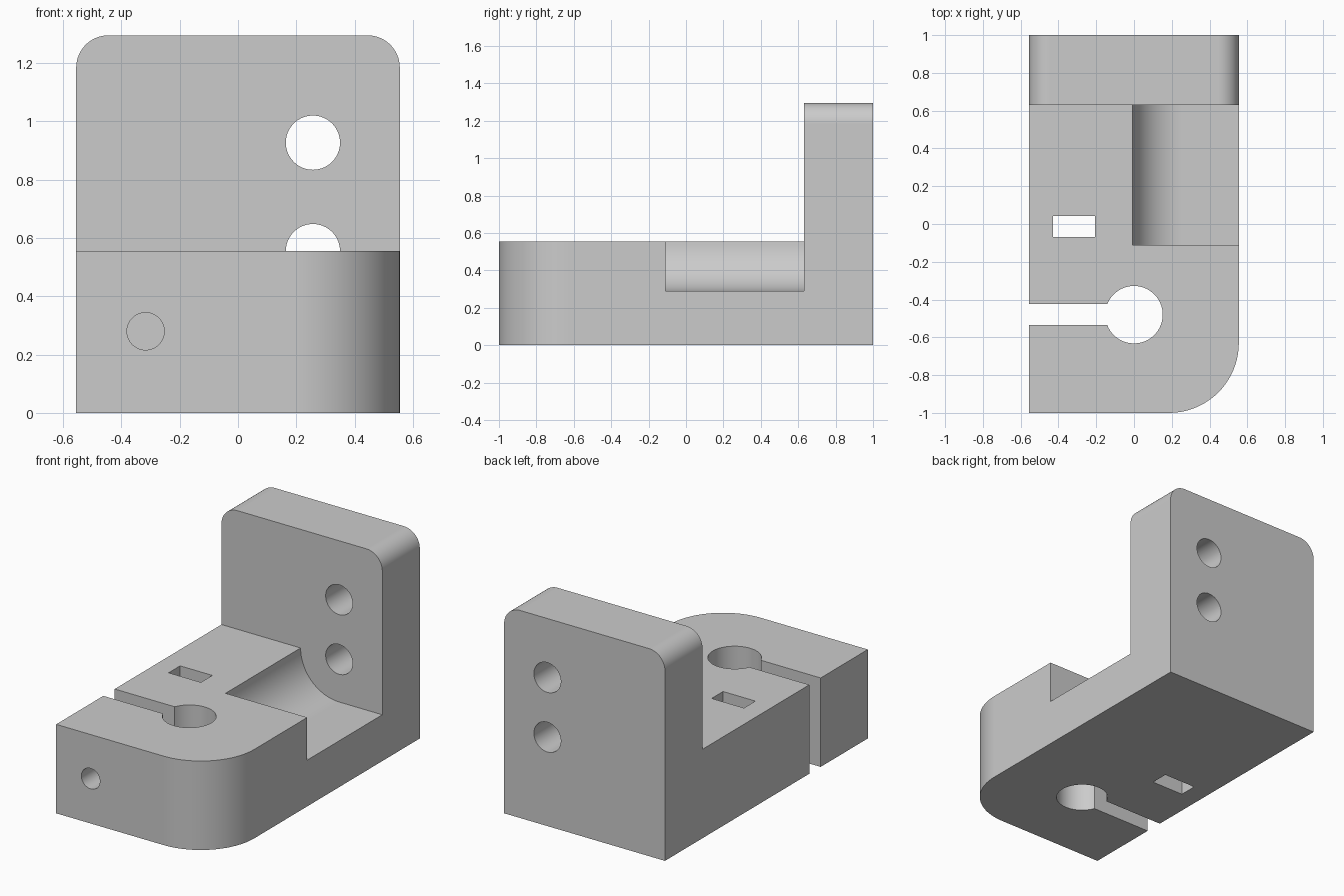
import bpy, bmesh, math
from mathutils import Vector

cube = bpy.data.objects.get("Cube")
if cube:
    bpy.data.objects.remove(cube, do_unlink=True)

HALF_W, TOP, HEIGHT, WALL_Y = 0.555, 0.555, 1.295, 0.63

grey = bpy.data.materials.new("light grey")
grey.use_nodes = True
grey.diffuse_color = (0.6, 0.6, 0.6, 1)
grey.node_tree.nodes["Principled BSDF"].inputs["Base Color"].default_value = (0.6, 0.6, 0.6, 1)


def prism(name, outline, axis, start, end):
    """Extrude a 2D outline along an axis; outline uses the other two axes in order."""
    bm = bmesh.new()
    verts = []
    for point in outline:
        co = list(point)
        co.insert(axis, start)
        verts.append(bm.verts.new(co))
    face = bm.faces.new(verts)
    move = Vector((0, 0, 0))
    move[axis] = end - start
    new = bmesh.ops.extrude_face_region(bm, geom=[face])["geom"]
    bmesh.ops.translate(bm, vec=move, verts=[v for v in new if isinstance(v, bmesh.types.BMVert)])
    bmesh.ops.recalc_face_normals(bm, faces=bm.faces)
    mesh = bpy.data.meshes.new(name)
    bm.to_mesh(mesh)
    bm.free()
    mesh.materials.append(grey)
    obj = bpy.data.objects.new(name, mesh)
    bpy.context.collection.objects.link(obj)
    return obj


def arc(cx, cy, r, a0, a1, n):
    angles = [math.radians(a0 + (a1 - a0) * i / n) for i in range(n + 1)]
    return [(cx + r * math.cos(a), cy + r * math.sin(a)) for a in angles]


def circle(cx, cy, r, n=64):
    return arc(cx, cy, r, 0, 360, n)[:-1]


def box(x0, x1, y0, y1):
    return [(x0, y0), (x1, y0), (x1, y1), (x0, y1)]


def round_edges(obj, radius, test):
    bm = bmesh.new()
    bm.from_mesh(obj.data)
    edges = [e for e in bm.edges if all(test(v.co) for v in e.verts)]
    bmesh.ops.bevel(bm, geom=edges, offset=radius, segments=20, profile=0.5, affect='EDGES')
    bm.to_mesh(obj.data)
    bm.free()


# L-shaped body: base plate with upright wall at the back
bracket = prism("bracket",
                [(-1, 0), (1, 0), (1, HEIGHT), (WALL_Y, HEIGHT), (WALL_Y, TOP), (-1, TOP)],
                0, -HALF_W, HALF_W)
round_edges(bracket, 0.37, lambda c: c.x > 0.5 and c.y < -0.99)
for side in (-1, 1):
    round_edges(bracket, 0.11, lambda c: c.x * side > 0.55 and c.z > 1.29)

# Cutters: scoop around the lower screw, screw holes, clamp bore, slot, nut pocket, clamp screw
SCREW_X = 0.257
scoop = arc(SCREW_X, TOP, 0.266, 180, 270, 24) + [(0.7, TOP - 0.266), (0.7, 0.8), (SCREW_X - 0.266, 0.8)]
cutters = [
    prism("scoop_cutter", scoop, 1, -0.11, WALL_Y),
    prism("lower_screw_cutter", circle(SCREW_X, TOP, 0.093), 1, 0.5, 1.1),
    prism("upper_screw_cutter", circle(SCREW_X, 0.927, 0.093), 1, 0.5, 1.1),
    prism("bore_cutter", circle(0, -0.48, 0.152), 2, -0.1, 0.7),
    prism("slot_cutter", box(-0.7, 0, -0.535, -0.423), 2, -0.1, 0.7),
    prism("nut_pocket_cutter", box(-0.43, -0.207, -0.07, 0.043), 2, -0.1, 0.7),
    prism("clamp_screw_cutter", circle(-0.317, 0.28, 0.064, 48), 1, -1.1, -0.02),
]
bpy.ops.object.select_all(action='DESELECT')
bpy.context.view_layer.objects.active = bracket
bracket.select_set(True)
for cutter in cutters:
    cutter.hide_render = True
    mod = bracket.modifiers.new(cutter.name, 'BOOLEAN')
    mod.operation = 'DIFFERENCE'
    mod.solver = 'EXACT'
    mod.object = cutter
    bpy.ops.object.modifier_apply(modifier=mod.name)
    bpy.data.objects.remove(cutter, do_unlink=True)

# Smooth curved walls, crisp edges, flat planes kept flat
bpy.ops.object.shade_smooth_by_angle(angle=math.radians(30))
weighted = bracket.modifiers.new("flat_planes", 'WEIGHTED_NORMAL')
weighted.keep_sharp = True
